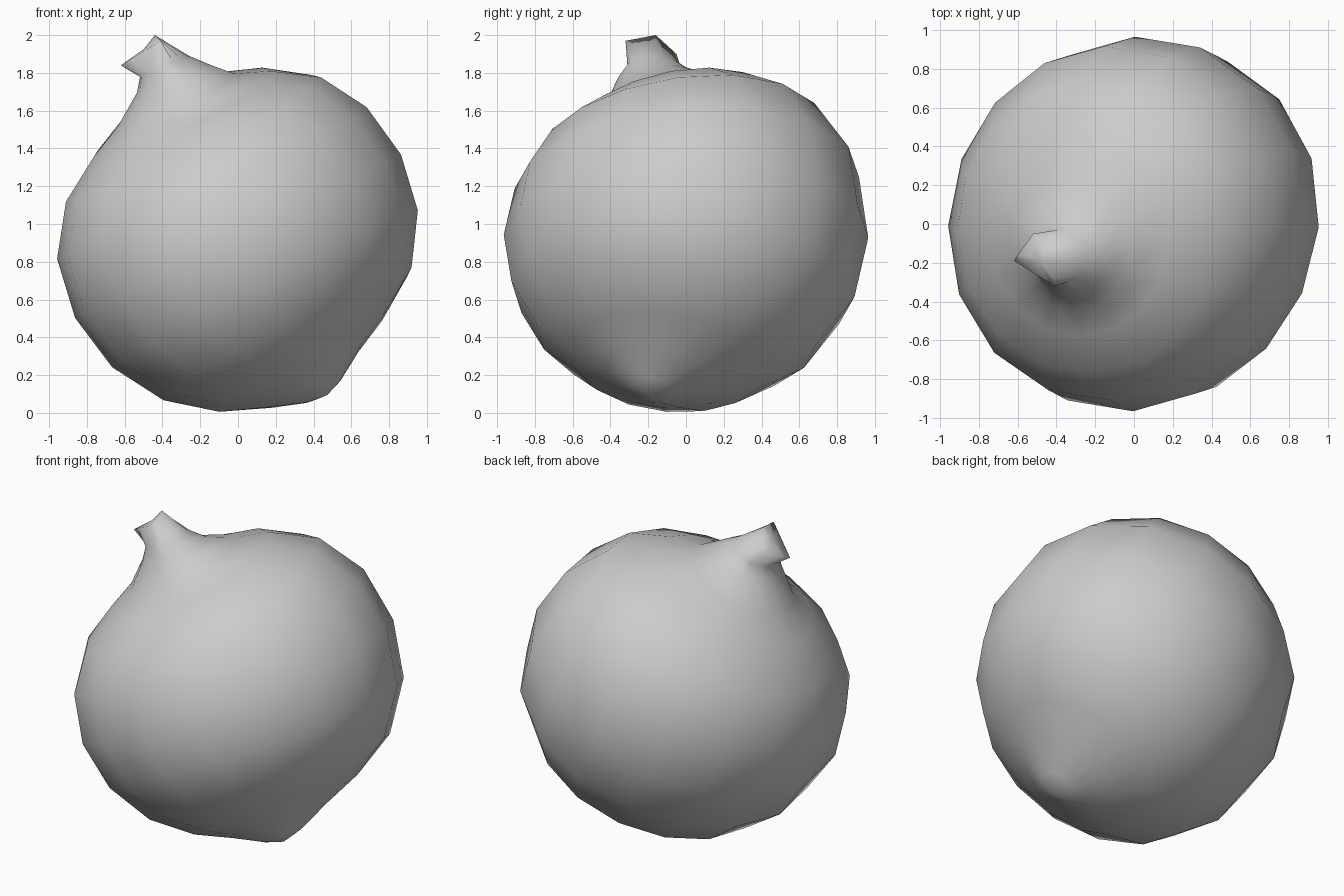
import bpy
import bmesh
from math import sin, cos, pi, radians
from mathutils import Vector

cube = bpy.data.objects.get("Cube")
if cube:
    bpy.data.objects.remove(cube, do_unlink=True)

SIDES = 16
CENTRE = Vector((0, 0, 0.935))
TOP_AXIS = Vector((-0.37, -0.17, 0.83)).normalized()
BOTTOM_AXIS = Vector((-0.47, 0.20, 0.84)).normalized()

# Corners of the cut stem end: right, back, left, front
STEM_END = [Vector(p) for p in ((-0.44, -0.16, 2.0), (-0.52, -0.05, 1.9),
                                (-0.62, -0.19, 1.84), (-0.41, -0.32, 1.97))]
# Stem rings: centre, facing direction, radius
STEM = [
    ((-0.39, -0.17, 1.835), (-0.4, 0, 0.91), 0.14),
    ((-0.345, -0.165, 1.77), (-0.37, -0.08, 0.93), 0.205),
]
# Bulb rings: angle from the top, distance from the centre, lean right, lean back
BULB = [
    (23, 0.868, 0.0, 0.01), (36, 0.885, 0.01, 0.025), (53, 0.94, 0.01, 0.025),
    (71, 0.965, 0.0, 0.015), (90, 0.965, 0.0, 0.0), (109, 0.962, 0.0, 0.0),
    (128, 0.945, -0.01, 0.0), (146, 0.91, -0.03, 0.0), (161, 0.905, -0.025, 0.0),
    (173, 0.955, -0.01, 0.0),
]
# The bulb is a little wider along one diagonal
DIAGONAL = 0.028


def around(axis, a):
    u = Vector((0, 1, 0)).cross(axis).normalized()
    return u * cos(a) + axis.cross(u) * sin(a)


bm = bmesh.new()
angles = [2 * pi * i / SIDES for i in range(SIDES)]

# Angular stem end
step = SIDES // 4
rings = [[bm.verts.new(STEM_END[i // step].lerp(STEM_END[(i // step + 1) % 4], i % step / step))
          for i in range(SIDES)]]

# Flaring stem neck
for centre, facing, radius in STEM:
    axis = Vector(facing).normalized()
    rings.append([bm.verts.new(Vector(centre) + around(axis, a) * radius) for a in angles])

# Round bulb whose axis bends slightly from top to bottom
for angle, dist, right, back in BULB:
    t = radians(angle)
    axis = TOP_AXIS.lerp(BOTTOM_AXIS, angle / 180).normalized()
    ring = []
    for a in angles:
        r = dist + right * cos(a) + back * sin(a) + DIAGONAL * sin(t) ** 2 * sin(2 * a)
        ring.append(bm.verts.new(CENTRE + (axis * cos(t) + around(axis, a) * sin(t)) * r))
    rings.append(ring)

# Skin the rings, then close the stem end and the root tip
for a, b in zip(rings, rings[1:]):
    for i in range(SIDES):
        j = (i + 1) % SIDES
        bm.faces.new((a[i], b[i], b[j], a[j]))
end_middle = bm.verts.new(sum(STEM_END, Vector()) / 4)
root_tip = bm.verts.new(CENTRE - BOTTOM_AXIS * 0.985)
for i in range(SIDES):
    j = (i + 1) % SIDES
    bm.faces.new((end_middle, rings[0][i], rings[0][j]))
    bm.faces.new((root_tip, rings[-1][j], rings[-1][i]))

bmesh.ops.recalc_face_normals(bm, faces=bm.faces)
for f in bm.faces:
    f.smooth = True
mesh = bpy.data.meshes.new("bulb_with_stem")
bm.to_mesh(mesh)
bm.free()

grey = bpy.data.materials.new("light grey")
grey.use_nodes = True
colour = (0.6, 0.6, 0.6, 1)
grey.diffuse_color = colour
grey.node_tree.nodes["Principled BSDF"].inputs["Base Color"].default_value = colour
mesh.materials.append(grey)

bulb = bpy.data.objects.new("bulb_with_stem", mesh)
bpy.context.collection.objects.link(bulb)
